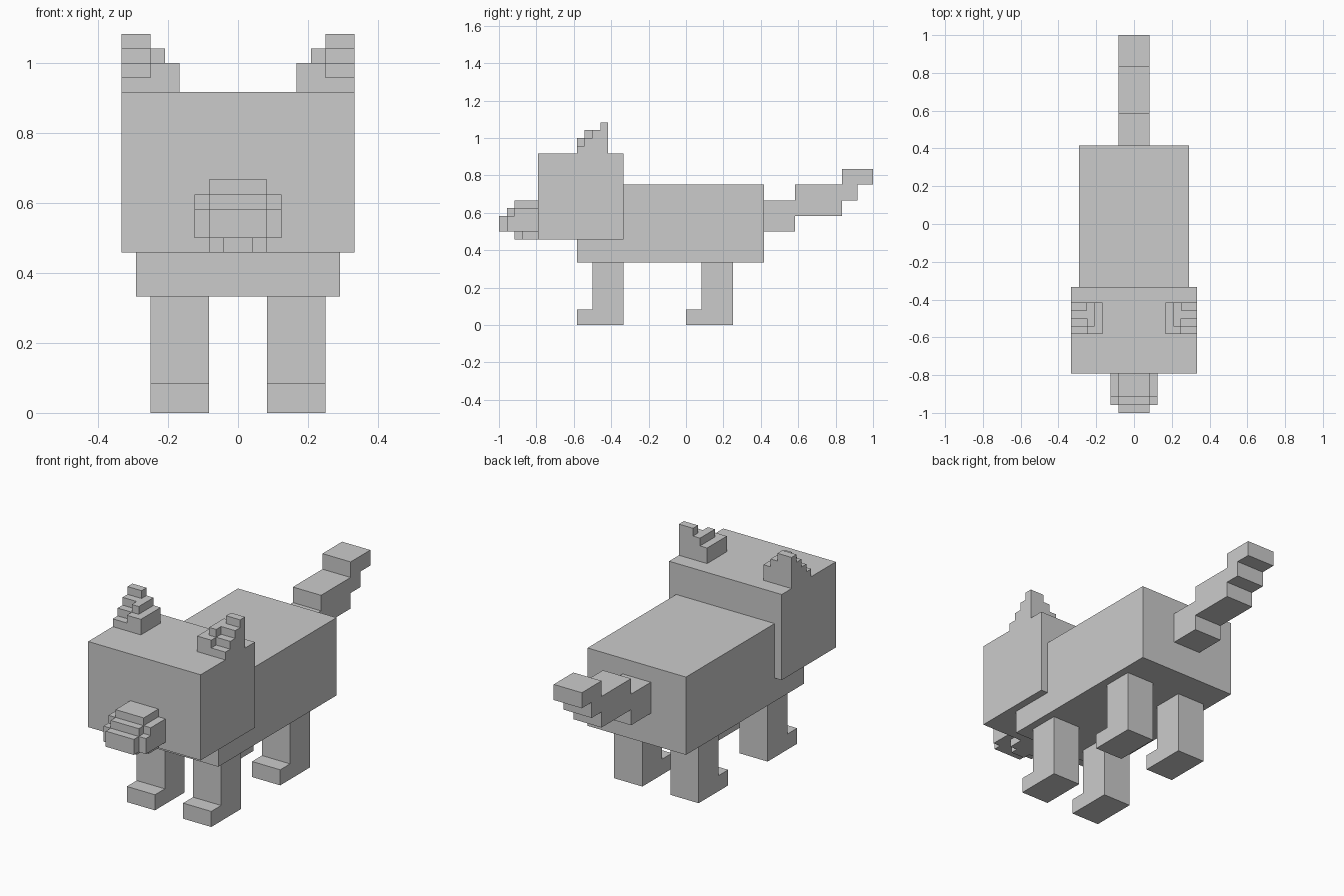
import bpy
import bmesh
from mathutils import Vector

cube = bpy.data.objects.get("Cube")
if cube:
    bpy.data.objects.remove(cube, do_unlink=True)

UNIT = 1 / 24  # size of one block

grey = bpy.data.materials.new("light grey")
grey.use_nodes = True
COLOUR = (0.6, 0.6, 0.6, 1)
grey.diffuse_color = COLOUR
grey.node_tree.nodes["Principled BSDF"].inputs["Base Color"].default_value = COLOUR


def rect(y0, y1, z0, z1):
    """Side outline of a plain block."""
    return [(y0, z0), (y1, z0), (y1, z1), (y0, z1)]


def build(name, slabs):
    """One object from side outlines (y, z), each extruded from x0 to x1."""
    bm = bmesh.new()
    for x0, x1, outline in slabs:
        face = bm.faces.new([bm.verts.new((x0, y, z)) for y, z in outline])
        result = bmesh.ops.extrude_face_region(bm, geom=[face])
        moved = [v for v in result["geom"] if isinstance(v, bmesh.types.BMVert)]
        bmesh.ops.translate(bm, verts=moved, vec=Vector((x1 - x0, 0, 0)))
    bmesh.ops.recalc_face_normals(bm, faces=bm.faces)
    bmesh.ops.scale(bm, verts=bm.verts, vec=Vector((UNIT, UNIT, UNIT)))
    mesh = bpy.data.meshes.new(name)
    bm.to_mesh(mesh)
    bm.free()
    mesh.materials.append(grey)
    obj = bpy.data.objects.new(name, mesh)
    bpy.context.collection.objects.link(obj)
    return obj


def build_pair(name, slabs):
    """The same part on the left (+x) and the right (-x)."""
    build("left_" + name, slabs)
    build("right_" + name, [(-x1, -x0, outline) for x0, x1, outline in slabs])


# Body and head
build("body", [(-7, 7, rect(-14, 10, 8, 18))])
build("head", [(-8, 8, rect(-19, -8, 11, 22))])

# Stepped tail
build("tail", [(-2, 2, [(10, 12), (14, 12), (14, 14), (20, 14), (20, 16), (22, 16),
                        (22, 18), (24, 18), (24, 20), (20, 20), (20, 18), (14, 18),
                        (14, 16), (10, 16)])])

# Legs with feet pointing forward
for name, y in (("front_leg", -14), ("hind_leg", 0)):
    build_pair(name, [(2, 6, [(y, 0), (y + 6, 0), (y + 6, 8), (y + 2, 8),
                              (y + 2, 2), (y, 2)])])

# Snout: stepped bridge, lower cheeks on both sides, jaw underneath
bridge = [(-24, 12), (-19, 12), (-19, 16), (-22, 16), (-22, 15), (-23, 15),
          (-23, 14), (-24, 14)]
cheek = [(-23, 12), (-19, 12), (-19, 15), (-22, 15), (-22, 14), (-23, 14)]
build("snout", [(-2, 2, bridge), (2, 3, cheek), (-3, -2, cheek)])
jaw_side = rect(-21, -19, 11, 12)
build("jaw", [(-1, 1, rect(-22, -19, 11, 12)), (1, 2, jaw_side), (-2, -1, jaw_side)])

# Ears: inner block, small step on it, and an outer staircase rising backward
stairs = [(-10, 22), (-14, 22)]
for step in range(4):
    stairs += [(-14 + step, 23 + step), (-13 + step, 23 + step)]
build_pair("ear", [(4, 6, rect(-14, -10, 22, 24)),
                   (5, 6, rect(-13, -10, 24, 25)),
                   (6, 8, stairs)])
